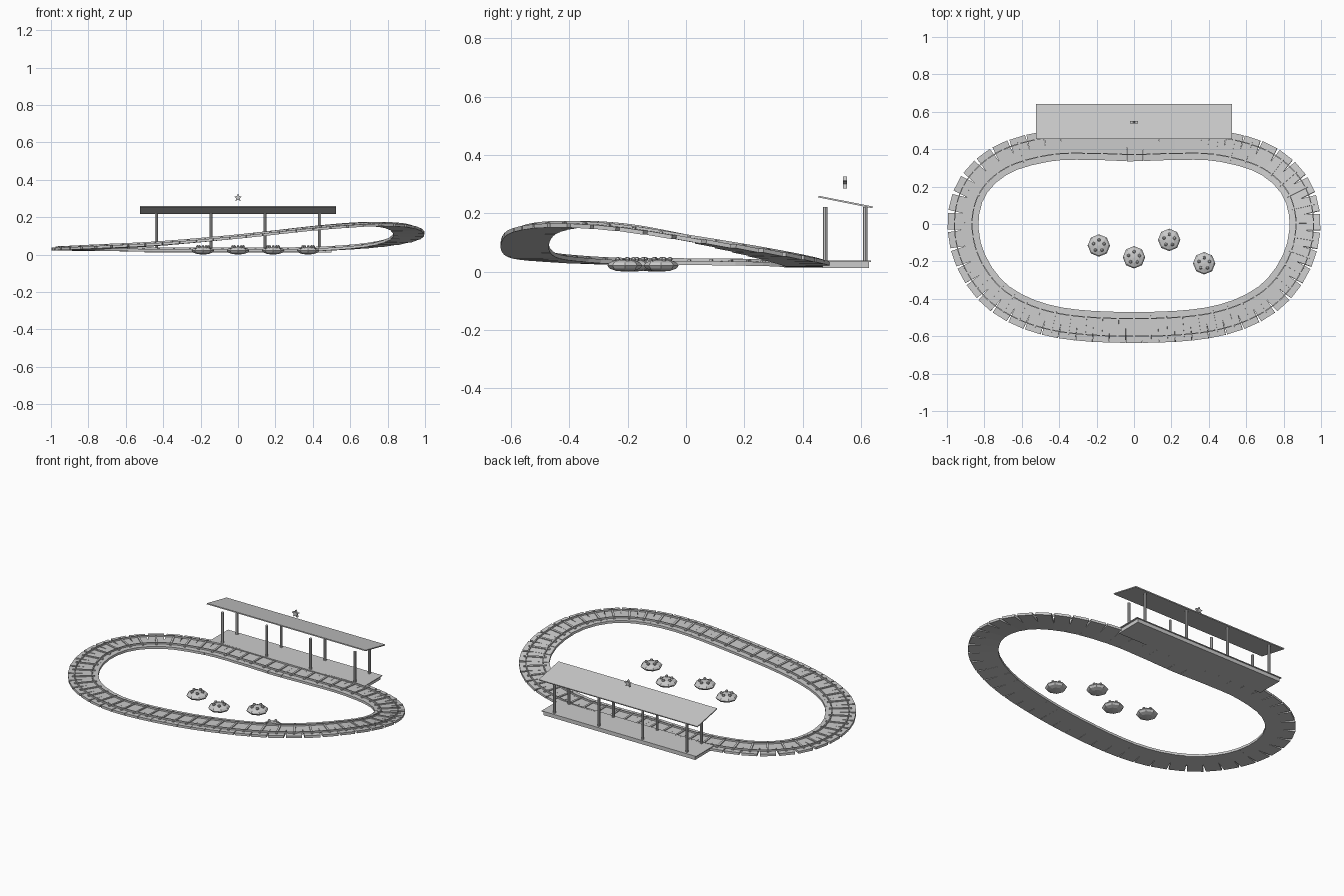
import bpy, bmesh, math
from mathutils import Vector, Matrix

cube = bpy.data.objects.get("Cube")
if cube:
    bpy.data.objects.remove(cube, do_unlink=True)

grey = bpy.data.materials.new("plain_grey")
grey.use_nodes = True
colour = (0.6, 0.6, 0.6, 1)
grey.diffuse_color = colour
grey.node_tree.nodes["Principled BSDF"].inputs["Base Color"].default_value = colour


def finish(name, bm):
    bmesh.ops.recalc_face_normals(bm, faces=bm.faces[:])
    mesh = bpy.data.meshes.new(name)
    bm.to_mesh(mesh)
    bm.free()
    mesh.materials.append(grey)
    obj = bpy.data.objects.new(name, mesh)
    bpy.context.collection.objects.link(obj)
    return obj


def add_box(bm, centre, size, frame=None):
    matrix = (frame or Matrix()) @ Matrix.Translation(centre) @ Matrix.Diagonal((*size, 1))
    bmesh.ops.create_cube(bm, size=1, matrix=matrix)


# Track centre line: x, y, height on the left half, height on the right half
half = [(0, -0.553, 0.092, 0.092), (0.42, -0.523, 0.055, 0.138),
        (0.7, -0.41, 0.04, 0.158), (0.86, -0.22, 0.031, 0.148),
        (0.913, 0, 0.03, 0.112), (0.86, 0.2, 0.028, 0.075),
        (0.7, 0.345, 0.026, 0.045), (0.45, 0.417, 0.023, 0.027),
        (0.2, 0.424, 0.022, 0.022), (0, 0.418, 0.022, 0.022)]
knots = [Vector((x, y, zr)) for x, y, zl, zr in half]
knots += [Vector((-x, y, zl)) for x, y, zl, zr in half[-2:0:-1]]


def spline(points, steps):
    out = []
    n = len(points)
    for i in range(n):
        a, b, c, d = (points[(i + k) % n] for k in (-1, 0, 1, 2))
        for s in range(steps):
            t = s / steps
            out.append(0.5 * (2 * b + (c - a) * t + (2 * a - 5 * b + 4 * c - d) * t ** 2
                              + (3 * b - a - 3 * c + d) * t ** 3))
    return out


def resample(points, count):
    closed = points + points[:1]
    lengths = [0]
    for a, b in zip(closed, closed[1:]):
        lengths.append(lengths[-1] + (b - a).length)
    out, j = [], 0
    for i in range(count):
        want = lengths[-1] * i / count
        while lengths[j + 1] < want:
            j += 1
        f = (want - lengths[j]) / (lengths[j + 1] - lengths[j])
        out.append(closed[j].lerp(closed[j + 1], f))
    return out, lengths[-1] / count


def frames(points):
    out = []
    for i, p in enumerate(points):
        along = (points[(i + 1) % len(points)] - points[i - 1]).normalized()
        side = along.cross(Vector((0, 0, 1))).normalized()
        m = Matrix((side, along, side.cross(along))).transposed().to_4x4()
        out.append(Matrix.Translation(p) @ m)
    return out


dense = spline(knots, 24)
TIES = 54
points, pitch = resample(dense, TIES)

# Straight track sections, which fan apart on the outside of the bends
bed, ties = bmesh.new(), bmesh.new()
for frame in frames(points):
    add_box(bed, (0, 0, 0), (0.165, pitch, 0.014), frame)
    add_box(ties, (0, 0, 0.009), (0.125, 0.011, 0.006), frame)
finish("track_bed", bed)
finish("track_ties", ties)

# Two rails following the loop
rail_frames = frames(resample(dense, TIES * 3)[0])
for name, offset in (("inner_rail", -0.047), ("outer_rail", 0.047)):
    bm = bmesh.new()
    rings = []
    for frame in rail_frames:
        corners = ((-1, 0.007), (1, 0.007), (1, 0.016), (-1, 0.016))
        rings.append([bm.verts.new(frame @ Vector((offset + 0.003 * s, 0, z)))
                      for s, z in corners])
    for i, ring in enumerate(rings):
        prev = rings[i - 1]
        for k in range(4):
            bm.faces.new((prev[k], prev[k - 3], ring[k - 3], ring[k]))
    finish(name, bm)

# Station platform with a slightly wider top plate
bm = bmesh.new()
add_box(bm, (0, 0.548, 0.023), (1.0, 0.16, 0.022))
add_box(bm, (0, 0.548, 0.036), (1.02, 0.172, 0.004))
finish("station_platform", bm)

# Sloping roof
bm = bmesh.new()
tilt = Matrix.Translation((0, 0.547, 0.239)) @ Matrix.Rotation(-0.197, 4, "X")
add_box(bm, (0, 0, 0), (1.048, 0.19, 0.006), tilt)
finish("station_roof", bm)

# Roof posts in two rows
bm = bmesh.new()
for x in (-0.437, -0.145, 0.145, 0.437):
    for y in (0.478, 0.615):
        bmesh.ops.create_cone(bm, cap_ends=True, segments=8, radius1=0.008, radius2=0.008,
                              depth=0.185, matrix=Matrix.Translation((x, y, 0.1285)))
finish("roof_posts", bm)

# Floating star above the roof
bm = bmesh.new()
front = []
for i in range(10):
    r = 0.01 if i % 2 else 0.023
    a = math.pi / 2 + i * math.pi / 5
    front.append(bm.verts.new((r * math.cos(a), 0.538, 0.304 + r * math.sin(a))))
face = bm.faces.new(front)
extruded = bmesh.ops.extrude_face_region(bm, geom=[face])
moved = [v for v in extruded["geom"] if isinstance(v, bmesh.types.BMVert)]
bmesh.ops.translate(bm, verts=moved, vec=(0, 0.014, 0))
finish("star", bm)

# Flattened mounds with a ring of small knobs
for i, (x, y) in enumerate(((-0.188, -0.115), (0, -0.178), (0.188, -0.085), (0.375, -0.21))):
    bm = bmesh.new()
    place = Matrix.Translation((x, y, 0.021))
    bmesh.ops.create_uvsphere(bm, u_segments=8, v_segments=6, radius=1,
                              matrix=place @ Matrix.Diagonal((0.06, 0.06, 0.021, 1)))
    for k in range(5):
        a = math.tau * k / 5 + 0.3
        knob = Matrix.Translation((0.03 * math.cos(a), 0.03 * math.sin(a), 0.021))
        bmesh.ops.create_uvsphere(bm, u_segments=6, v_segments=4, radius=0.009,
                                  matrix=place @ knob)
    finish(f"mound_{i + 1}", bm)
